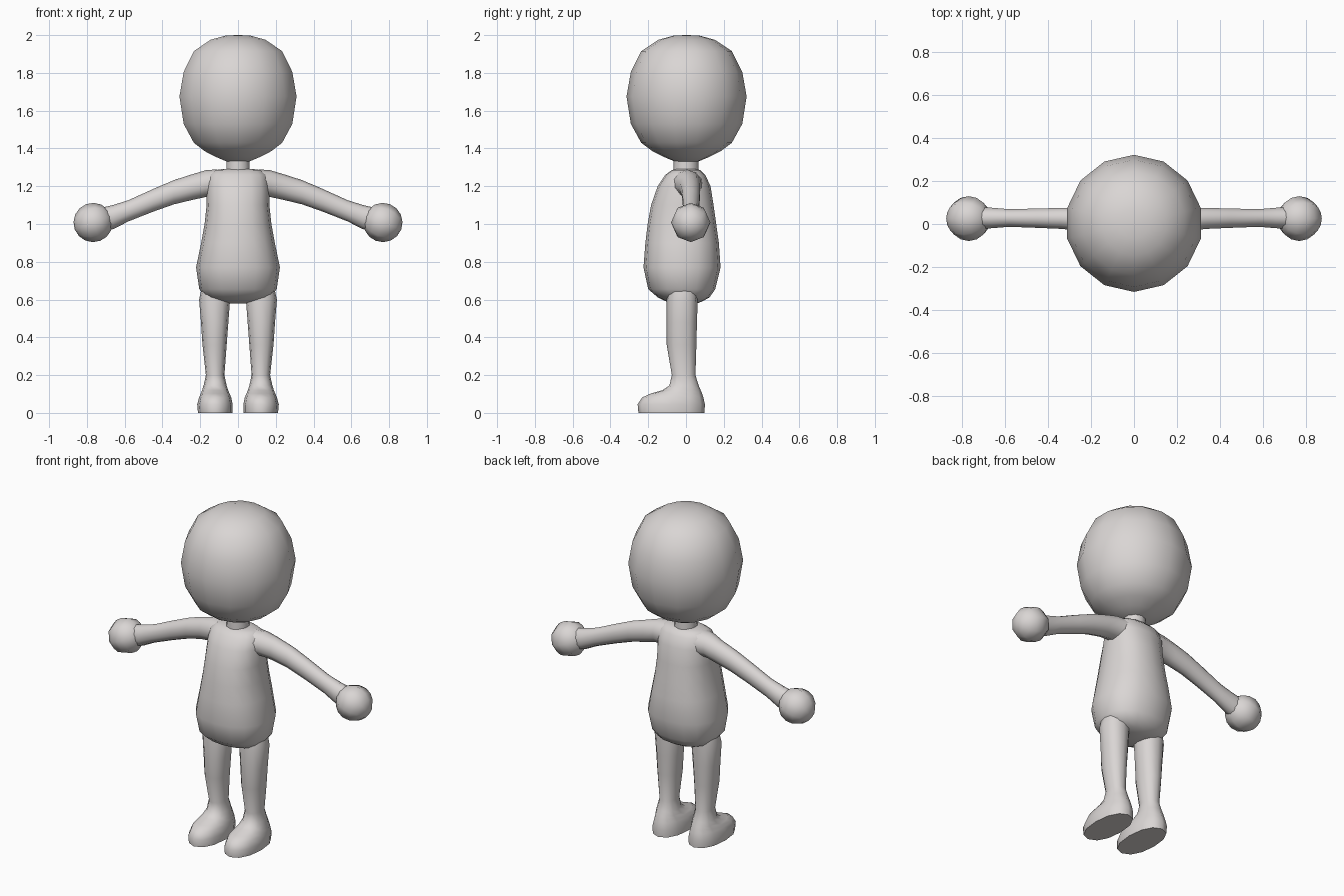
import bpy, bmesh, math
from mathutils import Vector, Matrix

clay = bpy.data.materials.new("warm_grey")
clay.diffuse_color = (0.70, 0.67, 0.66, 1)


def finish(name, bm):
    bmesh.ops.recalc_face_normals(bm, faces=bm.faces)
    me = bpy.data.meshes.new(name)
    bm.to_mesh(me)
    bm.free()
    me.materials.append(clay)
    ob = bpy.data.objects.new(name, me)
    bpy.context.collection.objects.link(ob)
    bpy.ops.object.select_all(action='DESELECT')
    ob.select_set(True)
    bpy.context.view_layer.objects.active = ob
    bpy.ops.object.shade_smooth_by_angle(angle=math.radians(50))
    return ob


def loft(name, rings, n, power=2.0, turn=0.0, place=lambda a, b, c: (a, b, c)):
    """Skin rings given as (height, centre a, centre b, radius a, radius b)."""
    bm = bmesh.new()
    loops = []
    for h, ca, cb, ra, rb in rings:
        loop = []
        for i in range(n):
            t = math.tau * (i + turn) / n
            s, c = math.sin(t), math.cos(t)
            a = ca + ra * math.copysign(abs(s) ** (2 / power), s)
            b = cb + rb * math.copysign(abs(c) ** (2 / power), c)
            loop.append(bm.verts.new(place(a, b, h)))
        loops.append(loop)
    for p, q in zip(loops, loops[1:]):
        for i in range(n):
            j = (i + 1) % n
            bm.faces.new((p[i], p[j], q[j], q[i]))
    bm.faces.new(loops[0])
    bm.faces.new(loops[-1])
    return finish(name, bm)


def span(z, x, y0, y1):
    """Ring centred on x = 0 with half width x and depth from y0 to y1."""
    return (z, 0, (y0 + y1) / 2, x, (y1 - y0) / 2)


# Head: a round turned form
head = [(1.33, 0.06), (1.355, 0.12), (1.385, 0.18), (1.43, 0.24), (1.53, 0.295),
        (1.675, 0.318), (1.805, 0.295), (1.915, 0.24), (1.975, 0.15), (1.997, 0.07), (2.0, 0.01)]
loft("head", [(z, 0, 0.003, r, r) for z, r in head], 14)

# Neck
loft("neck", [(1.27, 0, 0, 0.066, 0.068), (1.345, 0, 0, 0.062, 0.066)], 10)

# Torso: pear shape, fuller at the belly
loft("torso", [
    span(0.580, 0.05, -0.06, 0.06), span(0.592, 0.12, -0.11, 0.09),
    span(0.612, 0.17, -0.15, 0.125), span(0.655, 0.205, -0.20, 0.155),
    span(0.77, 0.222, -0.225, 0.183), span(0.90, 0.195, -0.215, 0.174),
    span(1.00, 0.177, -0.203, 0.160), span(1.10, 0.166, -0.185, 0.146),
    span(1.20, 0.165, -0.150, 0.130), span(1.26, 0.155, -0.110, 0.102),
    span(1.285, 0.125, -0.075, 0.075), span(1.292, 0.07, -0.05, 0.05)], 16, power=2.3)

for side, s in (("left", 1), ("right", -1)):
    # Arm: upright rings stepped outward along x
    loft(side + "_arm", [
        (0.11, 0.005, 1.215, 0.085, 0.074), (0.17, 0.012, 1.214, 0.068, 0.071),
        (0.24, 0.022, 1.196, 0.056, 0.068), (0.34, 0.026, 1.168, 0.051, 0.064),
        (0.45, 0.027, 1.125, 0.047, 0.060), (0.58, 0.028, 1.070, 0.043, 0.056),
        (0.66, 0.028, 1.037, 0.050, 0.064), (0.71, 0.028, 1.025, 0.052, 0.064)],
        10, place=lambda a, b, c: (s * c, a, b))

    # Hand: a ball on the end of the arm
    bm = bmesh.new()
    aim = Matrix.Translation((s * 0.767, 0.025, 1.008)) @ \
        Vector((s, 0, -0.38)).to_track_quat('Z', 'Y').to_matrix().to_4x4()
    bmesh.ops.create_uvsphere(bm, u_segments=8, v_segments=8, radius=0.104, matrix=aim)
    finish(side + "_hand", bm)

    # Leg and foot: one skin from the sole to the hip
    leg = []
    for z, x0, x1, y0, y1 in [
            (0.0, 0.030, 0.212, -0.252, 0.098), (0.045, 0.028, 0.216, -0.256, 0.100),
            (0.082, 0.036, 0.206, -0.232, 0.092), (0.103, 0.045, 0.197, -0.185, 0.085),
            (0.120, 0.052, 0.190, -0.125, 0.078), (0.145, 0.060, 0.182, -0.088, 0.067),
            (0.20, 0.072, 0.170, -0.075, 0.050), (0.36, 0.060, 0.188, -0.102, 0.055),
            (0.48, 0.051, 0.196, -0.102, 0.058), (0.60, 0.042, 0.206, -0.102, 0.062),
            (0.65, 0.050, 0.195, -0.095, 0.060)]:
        leg.append((z, s * (x0 + x1) / 2, (y0 + y1) / 2, (x1 - x0) / 2, (y1 - y0) / 2))
    loft(side + "_leg", leg, 12, power=2.2)
